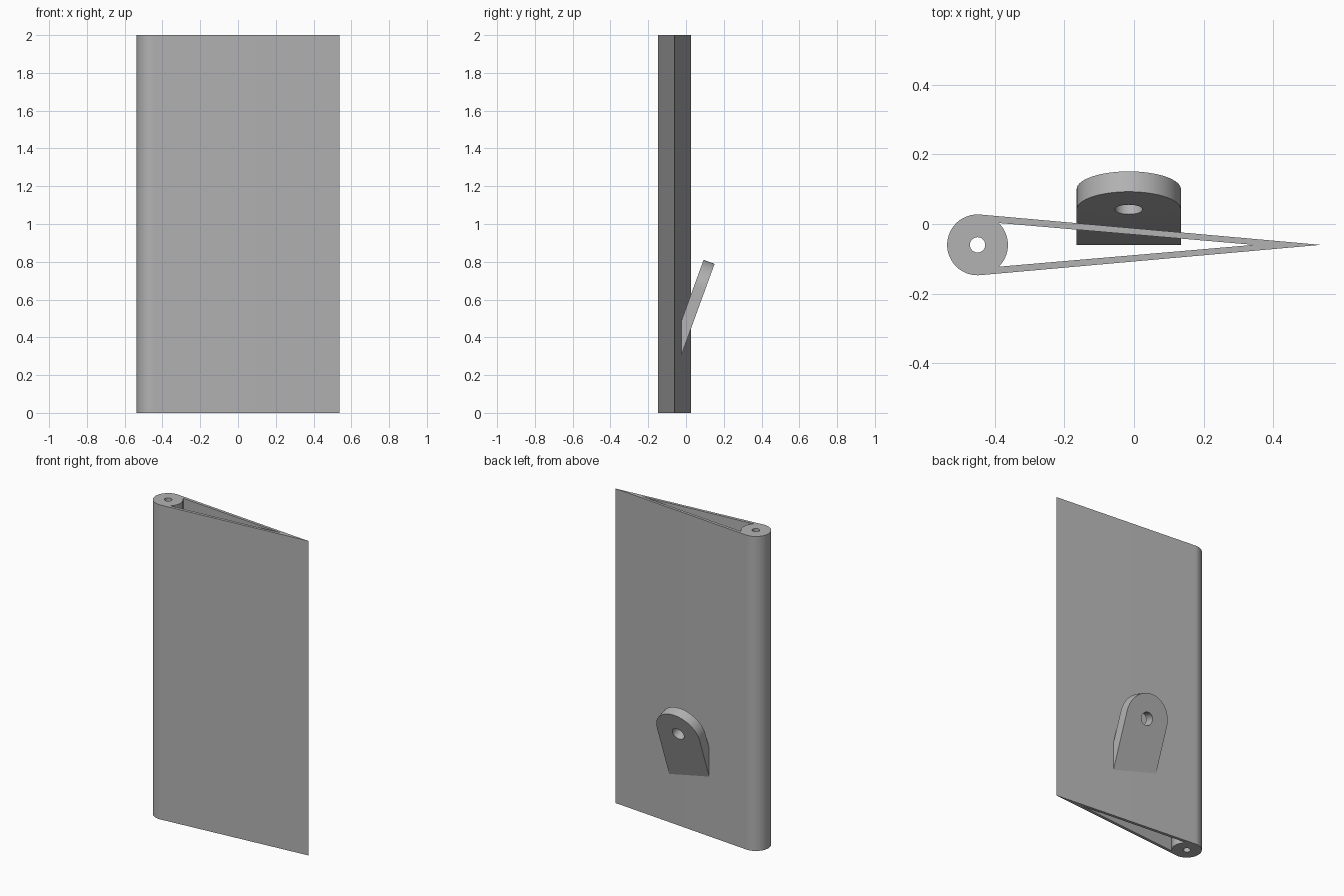
import bpy, bmesh
from math import sin, cos, acos, atan2, pi, radians
from mathutils import Matrix, Vector

cube = bpy.data.objects.get("Cube")
if cube:
    bpy.data.objects.remove(cube)

grey = bpy.data.materials.new("plain grey")
grey.use_nodes = True
grey.diffuse_color = (0.45, 0.45, 0.45, 1)
grey.node_tree.nodes["Principled BSDF"].inputs["Base Color"].default_value = (0.45, 0.45, 0.45, 1)


def arc(cx, cy, r, start, end, steps):
    """Points along an arc, both ends included."""
    return [(cx + r * cos(start + (end - start) * i / steps),
             cy + r * sin(start + (end - start) * i / steps)) for i in range(steps + 1)]


def circle(cx, cy, r, steps=32):
    return arc(cx, cy, r, 0, 2 * pi, steps)[:-1]


def prism(loops, depth):
    """Outline with holes, filled and extruded along z."""
    bm = bmesh.new()
    edges = []
    for loop in loops:
        verts = [bm.verts.new((x, y, 0)) for x, y in loop]
        edges += [bm.edges.new((a, b)) for a, b in zip(verts, verts[1:] + verts[:1])]
    bmesh.ops.triangle_fill(bm, edges=edges, use_beauty=True, normal=(0, 0, 1))
    top = bmesh.ops.extrude_face_region(bm, geom=bm.faces[:])["geom"]
    bmesh.ops.translate(bm, vec=(0, 0, depth),
                        verts=[g for g in top if isinstance(g, bmesh.types.BMVert)])
    return bm


def finish(bm, name):
    bmesh.ops.recalc_face_normals(bm, faces=bm.faces[:])
    mesh = bpy.data.meshes.new(name)
    bm.to_mesh(mesh)
    bm.free()
    mesh.materials.append(grey)
    obj = bpy.data.objects.new(name, mesh)
    bpy.context.collection.objects.link(obj)
    bpy.ops.object.select_all(action='DESELECT')
    obj.select_set(True)
    bpy.context.view_layer.objects.active = obj
    bpy.ops.object.shade_smooth_by_angle(angle=radians(30))


# Hollow blade: round leading edge, tapered skins, pivot bore
cx, cy, r, tip = -0.45, -0.06, 0.0875, 0.537
tangent = acos(r / (tip - cx))
outer = arc(cx, cy, r, tangent, 2 * pi - tangent, 40) + [(tip, cy)]
corner = atan2(0.063, 0.061)
cavity = arc(cx, cy, r, -corner, corner, 16) + [(0.345, cy)]
finish(prism([outer, cavity, circle(cx, cy, 0.022)], 2), "blade")

# Tilted lug with a rounded end and a hole, trimmed on the blade's mid plane
half, length, thick, tilt = 0.15, 0.6, 0.062, radians(20)
lug_outline = arc(0, 0, half, 0, pi, 32) + [(-half, -length), (half, -length)]
lug = prism([lug_outline, circle(0, 0, 0.04)], thick)
u = Vector((0, sin(tilt), cos(tilt)))      # along the lug
n = Vector((0, cos(tilt), -sin(tilt)))     # through its thickness
centre = Vector((-0.015, 0.093, 0.81)) - u * half
x = Vector((1, 0, 0))
frame = Matrix((x, u, n)).transposed().to_4x4()
bmesh.ops.transform(lug, matrix=Matrix.Translation(centre) @ frame, verts=lug.verts[:])
cut = bmesh.ops.bisect_plane(lug, geom=lug.verts[:] + lug.edges[:] + lug.faces[:],
                             plane_co=(0, cy, 0), plane_no=(0, -1, 0), clear_outer=True)
rim = [g for g in cut["geom_cut"] if isinstance(g, bmesh.types.BMEdge)]
bmesh.ops.holes_fill(lug, edges=rim)
finish(lug, "mounting_lug")
